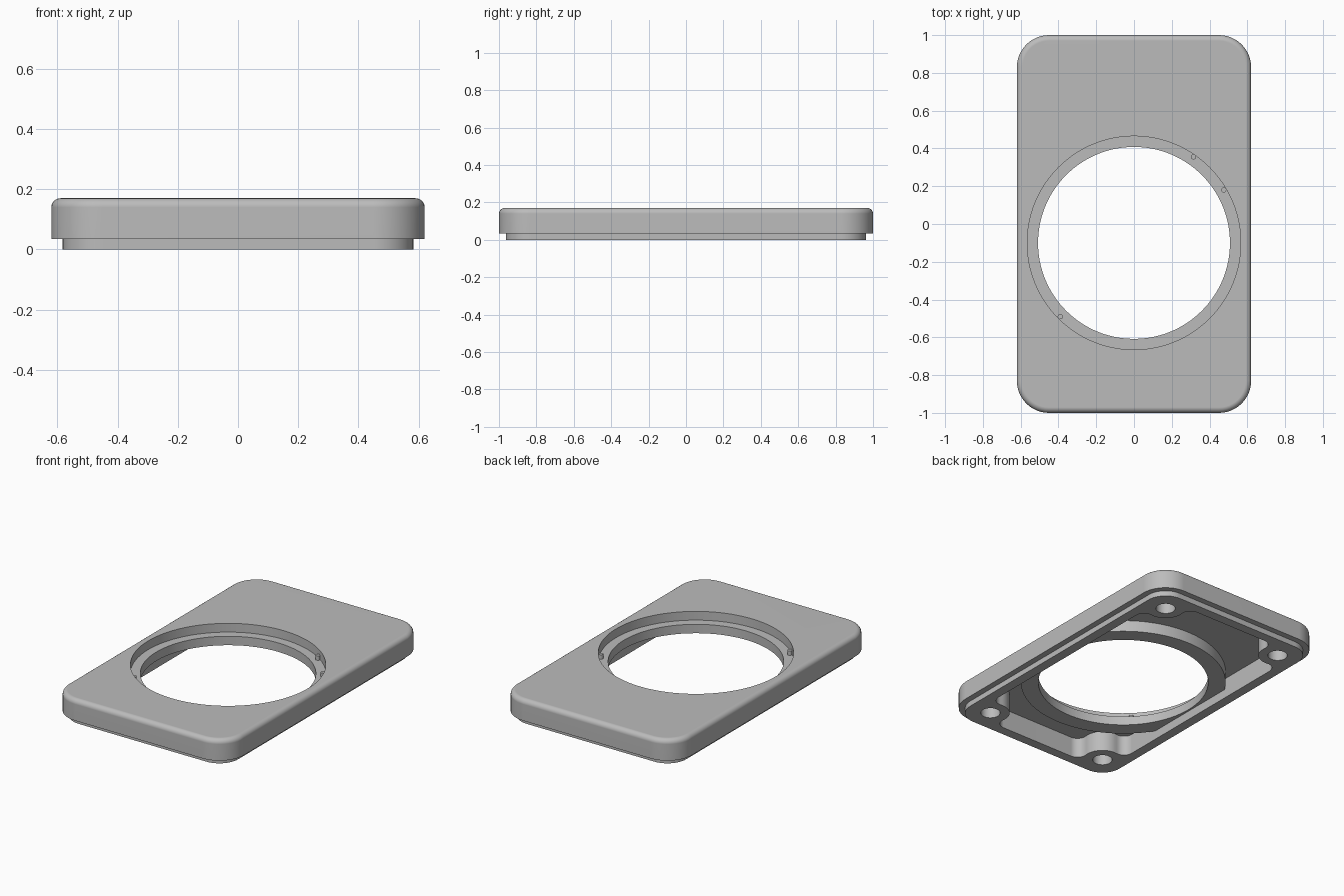
import bpy, bmesh
from math import sin, cos, pi, hypot, atan2, sqrt, radians

if "Cube" in bpy.data.objects:
    bpy.data.objects.remove(bpy.data.objects["Cube"])

grey = bpy.data.materials.new("plain_grey")
grey.use_nodes = True
GREY = (0.5, 0.5, 0.5, 1)
grey.diffuse_color = GREY
grey.node_tree.nodes["Principled BSDF"].inputs["Base Color"].default_value = GREY

RING_Y = -0.1        # centre of the round opening
LEDGE_Z = 0.114      # seat inside the opening
RING_Z = 0.057       # underside of the ring
CEILING_Z = 0.13     # underside of the top plate
BOSS_X, BOSS_Y = 0.437, 0.815


def arc(cx, cy, r, a0, a1, n):
    return [(cx + r * cos(a0 + (a1 - a0) * i / n), cy + r * sin(a0 + (a1 - a0) * i / n))
            for i in range(n + 1)]


def rounded_rect(hx, hy, r, n=12):
    pts = []
    for k, (sx, sy) in enumerate([(1, 1), (-1, 1), (-1, -1), (1, -1)]):
        pts += arc(sx * (hx - r), sy * (hy - r), r, k * pi / 2, (k + 1) * pi / 2, n)
    return pts


def loft(name, rings):
    """Skin a stack of (outline, z) rings and cap both ends."""
    bm = bmesh.new()
    loops = [[bm.verts.new((x, y, z)) for x, y in pts] for pts, z in rings]
    bm.faces.new(loops[0][::-1])
    bm.faces.new(loops[-1])
    for a, b in zip(loops, loops[1:]):
        n = len(a)
        for i in range(n):
            j = (i + 1) % n
            bm.faces.new((a[i], a[j], b[j], b[i]))
    bmesh.ops.recalc_face_normals(bm, faces=bm.faces)
    mesh = bpy.data.meshes.new(name)
    bm.to_mesh(mesh)
    bm.free()
    ob = bpy.data.objects.new(name, mesh)
    bpy.context.collection.objects.link(ob)
    mesh.materials.append(grey)
    return ob


def cylinder(name, x, y, r, z0, z1, n=128):
    pts = arc(x, y, r, 0, 2 * pi, n)[:-1]
    return loft(name, [(pts, z0), (pts, z1)])


def activate(ob):
    bpy.ops.object.select_all(action='DESELECT')
    ob.select_set(True)
    bpy.context.view_layer.objects.active = ob


def cut(ob, cutter):
    """Subtract the cutter and discard it."""
    cutter.hide_render = True
    mod = ob.modifiers.new("cut", 'BOOLEAN')
    mod.operation = 'DIFFERENCE'
    mod.solver = 'EXACT'
    mod.object = cutter
    activate(ob)
    bpy.ops.object.modifier_apply(modifier=mod.name)
    bpy.data.objects.remove(cutter)


def cavity_outline(hx=0.52, hy=0.9, boss=0.115, fillet=0.06):
    """Hollow with a flared round boss in each corner."""
    d = boss + fillet
    fx, fy = hx - fillet, hy - fillet
    y1 = BOSS_Y - sqrt(d * d - (fx - BOSS_X) ** 2)
    x2 = BOSS_X - sqrt(d * d - (fy - BOSS_Y) ** 2)
    a1 = atan2(BOSS_Y - y1, BOSS_X - fx)
    a2 = atan2(BOSS_Y - fy, BOSS_X - x2)
    corner = arc(fx, y1, fillet, 0, a1, 8)
    corner += arc(BOSS_X, BOSS_Y, boss, a1 - pi, a2 - pi, 14)[1:-1]
    corner += arc(x2, fy, fillet, a2, pi / 2, 8)
    pts = []
    for sx, sy in [(1, 1), (-1, 1), (-1, -1), (1, -1)]:
        quarter = [(sx * x, sy * y) for x, y in corner]
        pts += quarter if sx * sy > 0 else quarter[::-1]
    return pts


# Outer shell: recessed lip, straight wall, rounded top edge
lip = rounded_rect(0.582, 0.962, 0.132)
wall = rounded_rect(0.62, 1.0, 0.17)
rings = [(lip, 0), (lip, 0.035), (wall, 0.035)]
EDGE = 0.03
for i in range(7):
    a = i / 6 * pi / 2
    inset = EDGE * (1 - cos(a))
    rings.append((rounded_rect(0.62 - inset, 1 - inset, 0.17 - inset), 0.17 - EDGE + EDGE * sin(a)))
cover = loft("cover_plate", rings)

# Hollow underside, leaving the ring that carries the ledge
outline = cavity_outline()
cavity = loft("cavity_cutter", [(outline, -0.05), (outline, CEILING_Z)])
cut(cavity, cylinder("ring_cutter", 0, RING_Y, 0.612, RING_Z, 0.3))
cut(cover, cavity)

# Round opening with stepped seat
cut(cover, cylinder("opening_cutter", 0, RING_Y, 0.508, -0.1, 0.3))
cut(cover, cylinder("seat_cutter", 0, RING_Y, 0.565, LEDGE_Z, 0.3))

# Blind screw holes in the corner bosses
for sx in (-1, 1):
    for sy in (-1, 1):
        cut(cover, cylinder("screw_cutter", sx * BOSS_X, sy * BOSS_Y, 0.058, -0.1, 0.12, 40))

# Locating pegs on the ledge
parts = [cover]
for i, (x, y) in enumerate([(0.315, 0.355), (0.475, 0.18), (-0.39, -0.49)]):
    parts.append(cylinder(f"locating_peg_{i + 1}", x, y, 0.014, LEDGE_Z - 0.01, LEDGE_Z + 0.028, 20))

for ob in parts:
    activate(ob)
    bpy.ops.object.shade_smooth_by_angle(angle=radians(32))
    weighted = ob.modifiers.new("weighted_normals", 'WEIGHTED_NORMAL')
    weighted.keep_sharp = True
